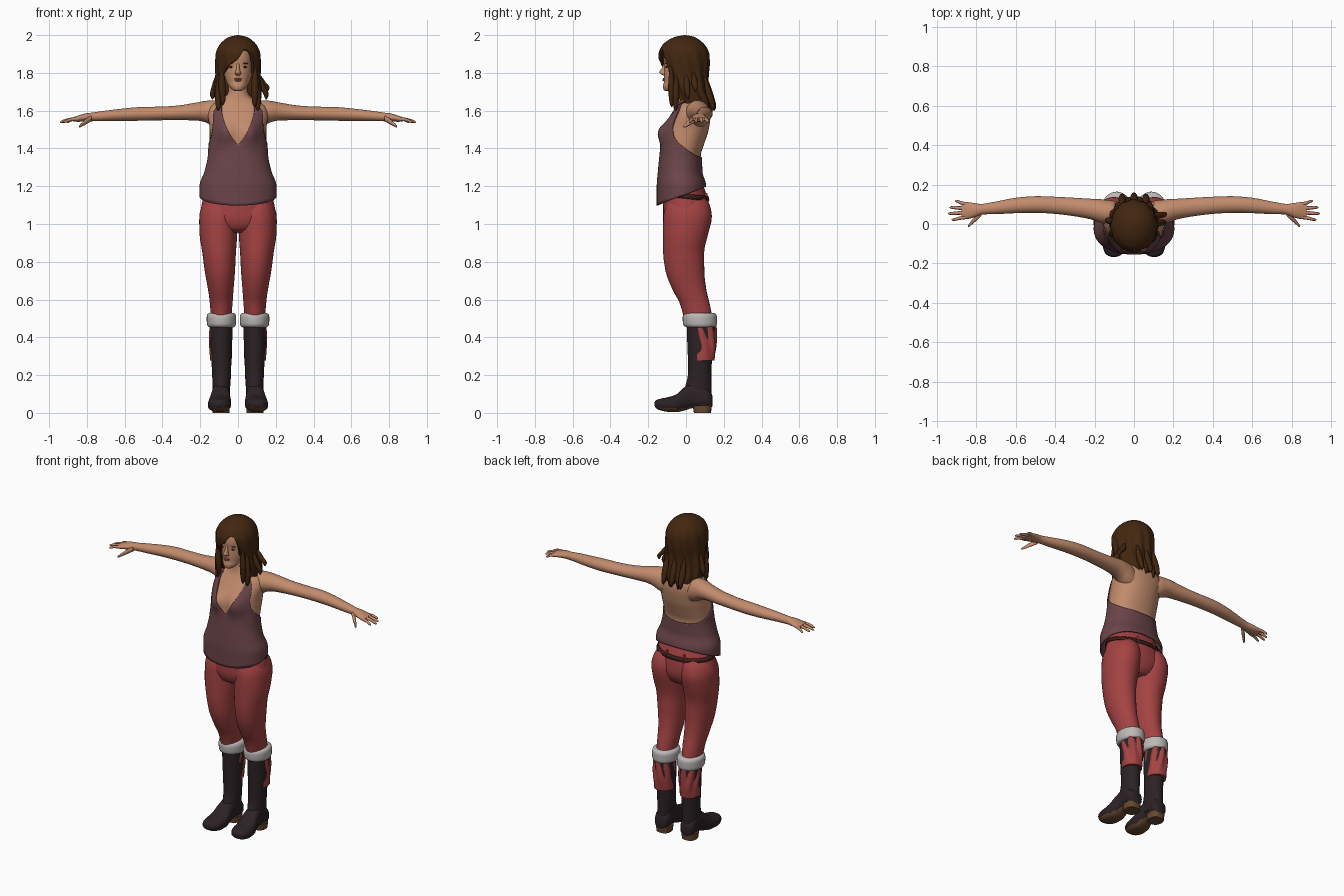
import bpy, bmesh, math

# ---------- materials ----------
def mat(name, r, g, b):
    m = bpy.data.materials.new(name)
    m.diffuse_color = (r, g, b, 1)
    return m

SKIN = mat("skin", .54, .26, .15)
TOP = mat("plum cloth", .145, .058, .066)
RED = mat("red cloth", .37, .055, .055)
HAIR = mat("brown hair", .055, .020, .005)
BOOT = mat("dark leather", .025, .016, .018)
FUR = mat("white fur", .50, .48, .46)
SOLE = mat("brown sole", .13, .065, .03)
BELT = mat("belt leather", .045, .014, .010)
LIP = mat("lips", .36, .12, .09)
EYE = mat("dark eye", .03, .018, .014)

# ---------- helpers ----------
def interp(rows, t):
    """Monotone smooth interpolation of rows (t, a, b, ...)."""
    t = min(max(t, rows[0][0]), rows[-1][0])
    i = max(k for k in range(len(rows) - 1) if rows[k][0] <= t)
    h = rows[i + 1][0] - rows[i][0]
    s = (t - rows[i][0]) / h
    def slope(k, c):
        if k == 0 or k == len(rows) - 1:
            j = min(k, len(rows) - 2) if k == 0 else k - 1
            return (rows[j + 1][c] - rows[j][c]) / (rows[j + 1][0] - rows[j][0])
        d0 = (rows[k][c] - rows[k - 1][c]) / (rows[k][0] - rows[k - 1][0])
        d1 = (rows[k + 1][c] - rows[k][c]) / (rows[k + 1][0] - rows[k][0])
        return 0 if d0 * d1 <= 0 else 2 * d0 * d1 / (d0 + d1)
    out = []
    for c in range(1, len(rows[0])):
        p, q = rows[i][c], rows[i + 1][c]
        out.append(p * (2*s**3 - 3*s*s + 1) + q * (3*s*s - 2*s**3)
                   + h * slope(i, c) * (s**3 - 2*s*s + s) + h * slope(i + 1, c) * (s**3 - s*s))
    return out

def ring(rows, a, t, off=0.0, axis='z', p=1.0):
    """Point on an oval section: row = (t, centre, half width, low, high); a = 0 faces low."""
    c, r, lo, hi = interp(rows, t)
    sn, cs = math.sin(a), math.cos(a)
    u = c + (r + off) * math.copysign(abs(sn) ** p, sn)
    v = (lo + hi) / 2 - ((hi - lo) / 2 + off) * math.copysign(abs(cs) ** p, cs)
    return {'z': (u, v, t), 'x': (t, u, v), 'y': (u, t, v)}[axis]

def sheet(name, f, nu, vs, material, caps=(True, True), mirror=False, thick=0, under=None):
    bm = bmesh.new()
    g = [[bm.verts.new(f(2 * math.pi * i / nu, v)) for i in range(nu)] for v in vs]
    for lo, hi in zip(g, g[1:]):
        for i in range(nu):
            j = (i + 1) % nu
            bm.faces.new((lo[i], lo[j], hi[j], hi[i]))
    for use, row in zip(caps, (g[0], g[-1])):
        if use:
            bm.faces.new(row)
    bmesh.ops.recalc_face_normals(bm, faces=bm.faces)
    me = bpy.data.meshes.new(name)
    me.materials.append(material)
    if under:
        me.materials.append(under)
    for face in bm.faces:
        face.smooth = True
        face.normal_update()
        if under and face.normal.z < -.6 and face.calc_center_median().z < .05:
            face.material_index = 1
    bm.to_mesh(me)
    bm.free()
    me.set_sharp_from_angle(angle=math.radians(50))
    ob = bpy.data.objects.new(name, me)
    bpy.context.collection.objects.link(ob)
    if thick:
        s = ob.modifiers.new("thickness", 'SOLIDIFY')
        s.thickness, s.offset = thick, -1
    if mirror:
        ob.modifiers.new("mirror", 'MIRROR')
    return ob

def steps(rows, k=3):
    ts = [a[0] + (b[0] - a[0]) * i / k for a, b in zip(rows, rows[1:]) for i in range(k)]
    return ts + [rows[-1][0]]

def loft(name, rows, material, axis='z', nu=28, k=3, p=1.0, mirror=False, under=None):
    return sheet(name, lambda a, t: ring(rows, a, t, 0, axis, p), nu, steps(rows, k),
                 material, mirror=mirror, under=under)

def ball(name, loc, size, material, mirror=False):
    def f(a, t):
        return (loc[0] + size[0] * math.sin(t) * math.cos(a),
                loc[1] + size[1] * math.sin(t) * math.sin(a), loc[2] + size[2] * math.cos(t))
    return sheet(name, f, 14, [.05 + (math.pi - .1) * i / 8 for i in range(9)], material, mirror=mirror)

# ---------- torso and halter top ----------
TORSO = [(1.08, 0, .198, -.148, .10), (1.2, 0, .197, -.148, .10), (1.28, 0, .170, -.142, .080),
         (1.36, 0, .153, -.134, .078), (1.42, 0, .150, -.128, .095), (1.5, 0, .150, -.118, .120),
         (1.58, 0, .160, -.080, .130), (1.62, 0, .150, -.055, .125), (1.65, 0, .105, -.040, .110),
         (1.68, 0, .060, -.035, .085), (1.71, 0, .050, -.032, .065), (1.76, 0, .048, -.03, .06)]

def body(a, z, off=0.0):
    x, y, z = ring(TORSO, a, z, off, p=.92)
    y -= .034 * max(math.cos(a), 0) * math.exp(-((abs(x) - .075) / .05) ** 2 - ((z - 1.485) / .055) ** 2)
    return x, y, z

sheet("torso", body, 64, [1.22 + .54 * i / 36 for i in range(37)], SKIN)

NECKLINE = [(0, 1.42), (12, 1.465), (24, 1.535), (36, 1.64), (46, 1.64), (54, 1.54), (66, 1.46),
            (85, 1.42), (110, 1.385), (140, 1.36), (180, 1.35)]

def top_point(a, v):
    deg = abs((math.degrees(a) + 180) % 360 - 180)
    lo, hi = 1.148 - .05 * math.cos(a), interp(NECKLINE, deg)[0]
    return body(a, lo + (hi - lo) * v, .007)

sheet("halter_top", top_point, 144, [i / 24 for i in range(25)], TOP, (False, False), thick=.006)
loft("halter_strap", [(-.055, .103, .016, 1.622, 1.640), (0, .088, .014, 1.648, 1.668),
                      (.07, .055, .012, 1.668, 1.684), (.09, .0, .012, 1.672, 1.686)],
     TOP, 'y', 12, mirror=True)

# ---------- arms and hands ----------
loft("arm", [(.09, .06, .055, 1.50, 1.645), (.13, .06, .062, 1.515, 1.655), (.17, .066, .060, 1.538, 1.652),
             (.22, .076, .052, 1.548, 1.643), (.32, .088, .046, 1.550, 1.627), (.42, .096, .043, 1.549, 1.621),
             (.5, .099, .042, 1.547, 1.620), (.6, .094, .039, 1.546, 1.612), (.7, .082, .032, 1.545, 1.600),
             (.77, .075, .027, 1.544, 1.590), (.81, .070, .036, 1.543, 1.585), (.85, .068, .043, 1.541, 1.573),
             (.875, .068, .038, 1.544, 1.564)], SKIN, 'x', mirror=True)
for name, y0, y1, x1 in (("index_finger", .036, .022, .925), ("middle_finger", .058, .053, .943),
                         ("ring_finger", .079, .084, .935), ("little_finger", .099, .116, .908)):
    xm, ym = (.85 + x1) / 2, (y0 + y1) / 2
    loft(name, [(.845, y0, .010, 1.546, 1.568), (xm, ym, .009, 1.544, 1.561),
                (x1 - .006, y1, .006, 1.535, 1.547), (x1, y1, .002, 1.537, 1.542)], SKIN, 'x', 12, mirror=True)
loft("thumb", [(.775, .052, .012, 1.545, 1.575), (.80, .030, .014, 1.530, 1.560),
               (.825, .006, .011, 1.517, 1.538), (.838, -.008, .008, 1.511, 1.525),
               (.843, -.012, .002, 1.512, 1.518)], SKIN, 'x', 12, mirror=True)

# ---------- trousers and belt ----------
HIPS = [(.955, 0, .07, -.07, .08), (.98, 0, .14, -.105, .105), (1.04, 0, .200, -.122, .125),
        (1.1, 0, .193, -.122, .122), (1.18, 0, .170, -.115, .100), (1.24, 0, .150, -.11, .07)]
loft("trouser_hips", HIPS, RED, nu=48)
loft("trouser_leg", [(.48, .089, .052, -.005, .145), (.58, .089, .060, -.033, .125), (.65, .091, .067, -.070, .108),
                     (.75, .096, .080, -.108, .097), (.85, .1, .089, -.121, .096), (.95, .104, .1, -.122, .118),
                     (1.04, .103, .102, -.120, .137), (1.1, .097, .092, -.105, .126), (1.15, .09, .06, -.07, .09)],
     RED, nu=36, mirror=True)
sheet("belt", lambda a, v: ring(HIPS, a, 1.148 + .012 * math.cos(a) + v, .007), 64, [-.012, .012],
      BELT, (False, False), thick=.006)
for i, x in enumerate((-.06, .06)):
    loft("belt_loop_%d" % i, [(1.12, x, .006, .09, .122), (1.165, x, .006, .085, .112)], RED, nu=8, k=1)

# trouser hems bulging through the backs of the boots
HEM = [(.278, .091, .057, .03, .151), (.30, .091, .058, .03, .154), (.36, .091, .0585, .03, .160),
       (.41, .09, .059, .02, .160), (.465, .09, .057, .02, .157)]
sheet("trouser_hem", lambda a, z: ring(HEM, a, z, .005 * math.sin(7 * a + 25 * z) * min(1, (z - .278) / .1)),
      56, steps(HEM, 5), RED, mirror=True)

# ---------- boots ----------
loft("boot_shaft", [(.06, .089, .046, -.01, .135), (.12, .088, .046, -.008, .136), (.2, .087, .050, .010, .134),
                    (.28, .088, .053, .010, .138), (.36, .089, .058, .007, .155), (.48, .089, .060, .004, .157)],
     BOOT, mirror=True)
loft("boot_foot", [(-.167, .103, .012, .040, .056), (-.160, .102, .032, .026, .066), (-.14, .101, .050, .015, .074),
                   (-.10, .099, .061, .006, .082), (-.05, .096, .060, .004, .098), (-.01, .093, .052, .012, .135),
                   (.04, .091, .046, .026, .16), (.1, .090, .048, .026, .14), (.132, .09, .038, .028, .11),
                   (.140, .09, .015, .035, .09)], BOOT, 'y', p=.8, mirror=True, under=SOLE)
loft("boot_heel", [(0, .09, .044, .042, .132), (.04, .09, .047, .035, .137)], SOLE, p=.8, mirror=True)
loft("fur_cuff", [(.452, .088, .062, .005, .148), (.460, .088, .073, -.010, .160), (.475, .088, .077, -.016, .164),
                  (.505, .088, .078, -.018, .164), (.522, .088, .074, -.013, .160), (.530, .088, .062, 0, .148)],
     FUR, mirror=True)

# ---------- head and face ----------
HEAD = [(1.703, 0, .016, -.108, -.07), (1.712, 0, .032, -.119, -.04), (1.73, 0, .048, -.122, .0),
        (1.75, 0, .060, -.117, .04), (1.79, 0, .073, -.116, .07), (1.83, 0, .079, -.114, .09),
        (1.87, 0, .080, -.118, .095), (1.92, 0, .074, -.108, .09), (1.95, 0, .055, -.08, .06),
        (1.97, 0, .02, -.03, .02)]
loft("head", HEAD, SKIN, nu=40, k=4)
loft("nose", [(1.786, 0, .010, -.120, -.10), (1.794, 0, .017, -.134, -.10), (1.803, 0, .014, -.142, -.10),
              (1.825, 0, .009, -.128, -.10), (1.85, 0, .008, -.117, -.10)], SKIN, nu=16)
ball("upper_lip", (0, -.116, 1.768), (.021, .008, .005), LIP)
ball("lower_lip", (0, -.116, 1.760), (.017, .008, .005), LIP)
ball("eye", (.033, -.102, 1.831), (.014, .006, .005), EYE, True)
ball("eyebrow", (.035, -.103, 1.850), (.019, .006, .003), HAIR, True)

# ---------- hair ----------
LOCKS = [(1.58, 0, .105, -.05, .135), (1.65, 0, .120, -.07, .138), (1.72, 0, .124, -.09, .116),
         (1.78, 0, .117, -.115, .117), (1.85, 0, .119, -.14, .124), (1.9, 0, .117, -.144, .122),
         (1.945, 0, .100, -.126, .102), (1.975, 0, .072, -.092, .070), (1.992, 0, .042, -.053, .040),
         (2.0, 0, .003, -.009, -.003)]
HAIRLINE = [(-180, 1.61), (-60, 1.62), (-50, 1.66), (-42, 1.79), (-25, 1.835), (0, 1.875), (20, 1.925),
            (30, 1.92), (42, 1.86), (52, 1.66), (60, 1.62), (180, 1.61)]

def hair_point(a, v):
    deg = (math.degrees(a) + 180) % 360 - 180
    lo = interp(HAIRLINE, deg)[0]
    if abs(deg) > 56:
        lo += .016 * math.sin(14 * a) + .01 * math.sin(23 * a)
    z = lo + (2 - lo) * math.sin(v * math.pi / 2)
    wave = .005 * math.sin(12 * a + 14 * z) * min(1, max(0, (1.96 - z) / .2))
    return ring(LOCKS, a, z, wave)

sheet("hair", hair_point, 144, [i / 24 for i in range(25)], HAIR, (False, True), thick=.014)
# loose locks: bottom x, y, z then top x, y, z
for i, (x0, y0, z0, x1, y1, z1) in enumerate((
        (-.080, -.075, 1.63, -.088, -.082, 1.83), (.088, -.075, 1.62, .090, -.080, 1.84),
        (-.105, -.055, 1.60, -.100, -.050, 1.80), (.105, -.055, 1.60, .100, -.050, 1.80),
        (.150, .01, 1.66, .105, .0, 1.80), (.155, .05, 1.70, .105, .04, 1.80),
        (-.135, .02, 1.66, -.108, .01, 1.80), (-.06, .142, 1.60, -.06, .10, 1.78),
        (.06, .142, 1.60, .06, .10, 1.78), (0, .148, 1.60, 0, .105, 1.78))):
    xm, ym, zm = x1 + .45 * (x0 - x1), y1 + .5 * (y0 - y1), (z0 + z1) / 2
    loft("hair_lock_%d" % i, [(z0, x0, .003, y0 - .003, y0 + .003), (z0 + .02, x0, .013, y0 - .012, y0 + .012),
                              (zm, xm, .020, ym - .017, ym + .017), (z1, x1, .006, y1 - .006, y1 + .006)],
         HAIR, nu=10)
